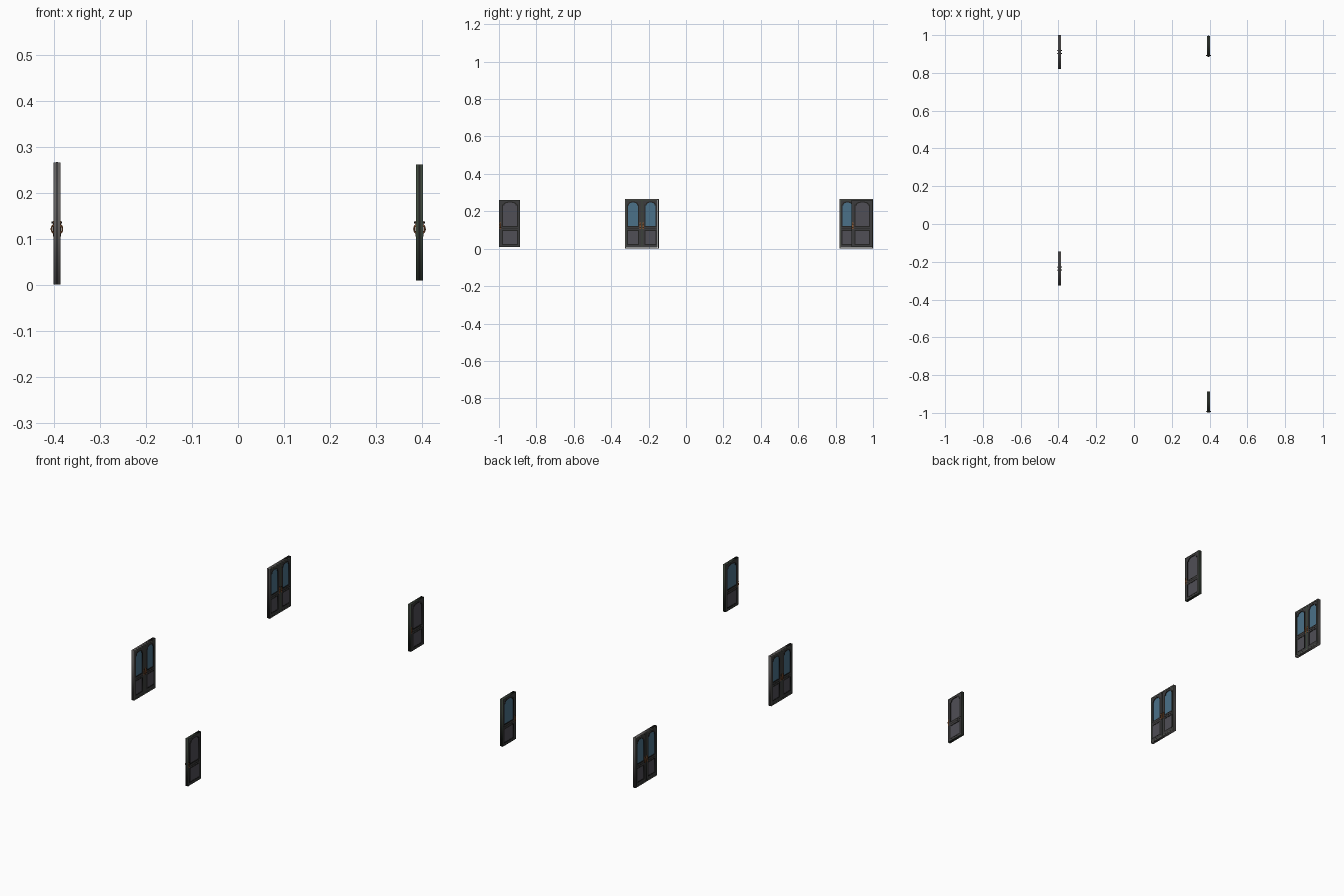
import bpy, math

if "Cube" in bpy.data.objects:
    bpy.data.objects.remove(bpy.data.objects["Cube"])

def mat(name, rgb):
    m = bpy.data.materials.new(name)
    m.diffuse_color = (*rgb, 1)
    m.use_nodes = True
    m.node_tree.nodes["Principled BSDF"].inputs["Base Color"].default_value = m.diffuse_color
    return m

BODY = mat("charcoal", (0.046, 0.045, 0.047))
PANEL = mat("panel_grey", (0.080, 0.077, 0.092))
DARK = mat("near_black", (0.017, 0.017, 0.016))
GLASS = mat("blue_glass", (0.070, 0.165, 0.250))
COPPER = mat("copper", (0.27, 0.10, 0.036))
FRAME = mat("frame_grey", (0.125, 0.117, 0.112))
EDGE = mat("edge_green", (0.045, 0.062, 0.043))


def rect(y0, y1, z0, z1):
    return [(y0, z0), (y1, z0), (y1, z1), (y0, z1)]


def arched(y0, y1, z0, z1, inset=0.0):
    """Panel outline with small stepped shoulders and a curved head."""
    y0, y1, z0, z1 = y0 + inset, y1 - inset, z0 + inset, z1 - inset
    w, c = y1 - y0, (y0 + y1) / 2
    step, rise = 0.10 * w, 0.011
    pts = [(y0, z0), (y1, z0), (y1, z1 - rise - 0.006), (y1 - step, z1 - rise - 0.004)]
    half = w / 2 - step
    for i in range(11):
        a = math.pi * i / 10
        pts.append((c + half * math.cos(a), z1 - rise + rise * math.sin(a)))
    return pts + [(y0 + step, z1 - rise - 0.004), (y0, z1 - rise - 0.006)]


def slab(name, loops, x, depth, material):
    """Flat outline (with holes) in the y-z plane, thickened along x."""
    cu = bpy.data.curves.new(name, 'CURVE')
    cu.dimensions, cu.fill_mode, cu.extrude = '2D', 'BOTH', depth / 2
    for pts in loops:
        s = cu.splines.new('POLY')
        s.points.add(len(pts) - 1)
        for p, (u, v) in zip(s.points, pts):
            p.co = (u, v, 0, 1)
        s.use_cyclic_u = True
    tmp = bpy.data.objects.new(name + "_outline", cu)
    bpy.context.collection.objects.link(tmp)
    me = bpy.data.meshes.new_from_object(tmp)
    bpy.data.objects.remove(tmp)
    for v in me.vertices:
        u, w, d = v.co
        v.co = (x + d, u, w)
    me.materials.clear()
    me.materials.append(material)
    ob = bpy.data.objects.new(name, me)
    bpy.context.collection.objects.link(ob)
    return ob


def ring_slab(name, y0, y1, z0, z1, t, x, depth, material):
    return slab(name, [rect(y0, y1, z0, z1), rect(y0 + t, y1 - t, z0 + t, z1 - t)],
                x, depth, material)


def handle(x, y, z):
    # back plates, ring pull through the door and a small latch above
    slab("handle_plate", [rect(y - 0.004, y + 0.004, z - 0.016, z + 0.018)], x, 0.0168, COPPER)
    bpy.ops.mesh.primitive_torus_add(location=(x, y, z), rotation=(math.pi / 2, 0, 0),
                                     major_segments=20, minor_segments=6,
                                     major_radius=0.0120, minor_radius=0.0018)
    ob = bpy.context.object
    ob.name = "handle_ring"
    ob.data.materials.append(COPPER)
    bpy.ops.object.shade_smooth_by_angle()
    bpy.ops.mesh.primitive_cylinder_add(vertices=10, radius=0.002, depth=0.023,
                                        location=(x, y, z + 0.0145),
                                        rotation=(0, math.pi / 2, 0))
    ob = bpy.context.object
    ob.name = "handle_latch"
    ob.data.materials.append(DARK)


def leaf(x, y0, y1, z0, z1, p0, p1, glass_sides):
    """One door leaf; p0..p1 is the width of its two panels."""
    t = 0.0025
    top = (p0, p1, 0.117, 0.252)
    low = (p0, p1, 0.020, 0.101)
    m = 0.0055
    low_in = rect(low[0] + m, low[1] - m, low[2] + m, low[3] - m)
    # rails and stiles with real openings
    slab("door_body", [rect(y0 + t, y1 - t, z0 + t, z1 - t), arched(*top), rect(*low)],
         x, 0.0145, BODY)
    ring_slab("door_edge", y0, y1, z0, z1, t, x, 0.016, EDGE)
    ring_slab("edge_seal", y0 - 0.0004, y1 + 0.0004, z0 - 0.0004, z1 + 0.0004,
              0.002, x, 0.005, DARK)
    # dark mouldings around the openings
    slab("upper_moulding", [arched(*top), arched(*top, m)], x, 0.0155, DARK)
    slab("lower_moulding", [rect(*low), low_in], x, 0.0155, DARK)
    # lower panel, and upper glass or panel on each side
    slab("lower_panel", [low_in], x, 0.0125, PANEL)
    for s in (-1, 1):
        is_glass = s in glass_sides
        slab("window_glass" if is_glass else "upper_panel", [arched(*top, m)],
             x + s * 0.003, 0.005, GLASS if is_glass else PANEL)
    # middle rail bead
    slab("rail_bead", [rect(p0, p1, 0.107, 0.111)], x, 0.0152, DARK)


# single doors: glass on one side, solid panel on the other
for yc in (-0.943, 0.941):
    x = 0.395
    leaf(x, yc - 0.0555, yc + 0.0555, 0.009, 0.261, yc - 0.040, yc + 0.044, (-1,))
    handle(x, yc - 0.049, 0.121)

# double doors in a surrounding frame, glazed on both sides
for yc in (-0.236, 0.910):
    x = -0.394
    ring_slab("door_frame", yc - 0.090, yc + 0.090, 0.0, 0.266, 0.005, x, 0.016, FRAME)
    ring_slab("frame_seal", yc - 0.0904, yc + 0.0904, 0.0, 0.2664, 0.004, x, 0.004, BODY)
    for s in (-1, 1):
        ys = sorted((yc + s * 0.0005, yc + s * 0.0845))
        ps = sorted((yc + s * 0.015, yc + s * 0.079))
        leaf(x, *ys, 0.0055, 0.2605, *ps, (-1, 1))
        handle(x, yc + s * 0.008, 0.121)
